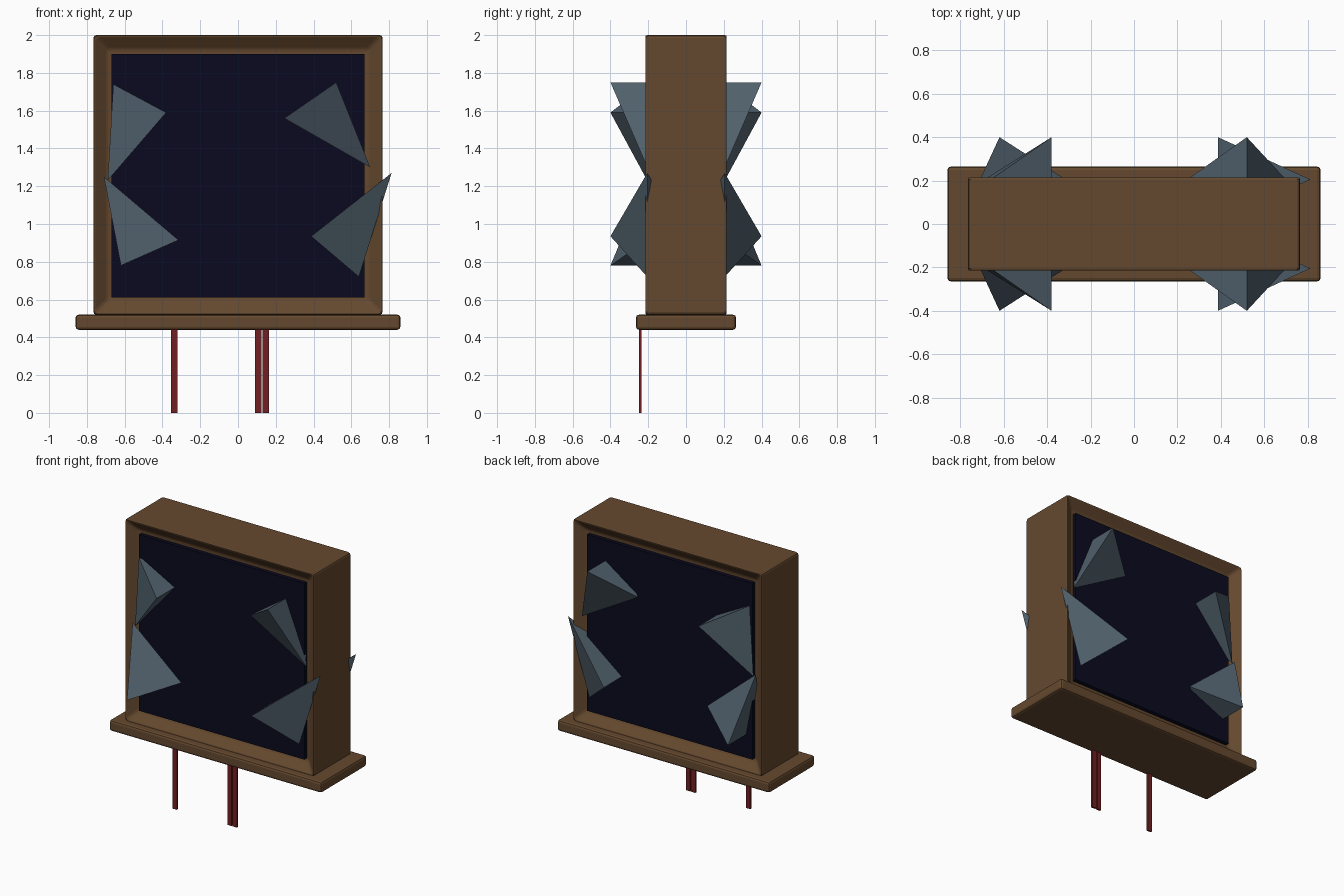
import bpy, bmesh

if "Cube" in bpy.data.objects:
    bpy.data.objects.remove(bpy.data.objects["Cube"])


def material(name, rgb):
    m = bpy.data.materials.new(name)
    m.diffuse_color = (*rgb, 1)
    m.use_nodes = True
    m.node_tree.nodes["Principled BSDF"].inputs["Base Color"].default_value = m.diffuse_color
    return m


WOOD = material("brown wood", (0.130, 0.066, 0.028))
PANE = material("midnight blue", (0.003, 0.003, 0.014))
GLASS = material("slate glass", (0.082, 0.118, 0.150))
RED = material("dark red", (0.170, 0.014, 0.016))


def add_object(name, bm, mat, bevel=0):
    bmesh.ops.recalc_face_normals(bm, faces=bm.faces[:])
    me = bpy.data.meshes.new(name)
    bm.to_mesh(me)
    bm.free()
    me.materials.append(mat)
    ob = bpy.data.objects.new(name, me)
    bpy.context.collection.objects.link(ob)
    if bevel:
        mod = ob.modifiers.new("bevel", 'BEVEL')
        mod.width = bevel
        mod.segments = 2
    return ob


def box_mesh(lo, hi):
    bm = bmesh.new()
    bmesh.ops.create_cube(bm, size=1)
    for v in bm.verts:
        v.co = [(a + b) / 2 + c * (b - a) for a, b, c in zip(lo, hi, v.co)]
    return bm


# Window frame: a block with a recessed opening on its front and back
bm = box_mesh((-0.765, -0.22, 0.52), (0.765, 0.22, 2.0))
bm.normal_update()
for f in [f for f in bm.faces if abs(f.normal.y) > 0.9]:
    n = f.normal.copy()
    bmesh.ops.inset_region(bm, faces=[f], thickness=0.108)
    for v in f.verts:
        v.co -= n * 0.06
add_object("window_frame", bm, WOOD, 0.014)

# Dark pane seen in both openings
add_object("window_pane", box_mesh((-0.67, -0.19, 0.61), (0.67, 0.19, 1.90)), PANE)

# Sill board
add_object("window_sill", box_mesh((-0.86, -0.265, 0.44), (0.86, 0.265, 0.52)), WOOD, 0.016)

# Red drips hanging from the front edge of the sill
for i, x in enumerate((-0.338, 0.107, 0.148)):
    add_object(f"drip_{i + 1}", box_mesh((x - 0.017, -0.25, 0), (x + 0.017, -0.236, 0.46)), RED)

# Glass shards: (x, z) of the protruding corner, then of the two flat corners
SHARDS = {
    "upper_left": ((-0.38, 1.59), (-0.66, 1.74), (-0.69, 1.23)),
    "lower_left": ((-0.62, 0.78), (-0.71, 1.25), (-0.315, 0.915)),
    "upper_right": ((0.52, 1.75), (0.245, 1.56), (0.70, 1.30)),
    "lower_right": ((0.387, 0.935), (0.813, 1.27), (0.64, 0.72)),
}
for side, s in (("front", -1), ("back", 1)):
    for place, (a, b, c) in SHARDS.items():
        bm = bmesh.new()
        vs = [bm.verts.new((p[0], s * y, p[1]))
              for p, y in ((a, 0.4), (a, 0.01), (b, 0.205), (c, 0.205))]
        for skip in range(4):
            bm.faces.new([v for i, v in enumerate(vs) if i != skip])
        add_object(f"shard_{side}_{place}", bm, GLASS)
